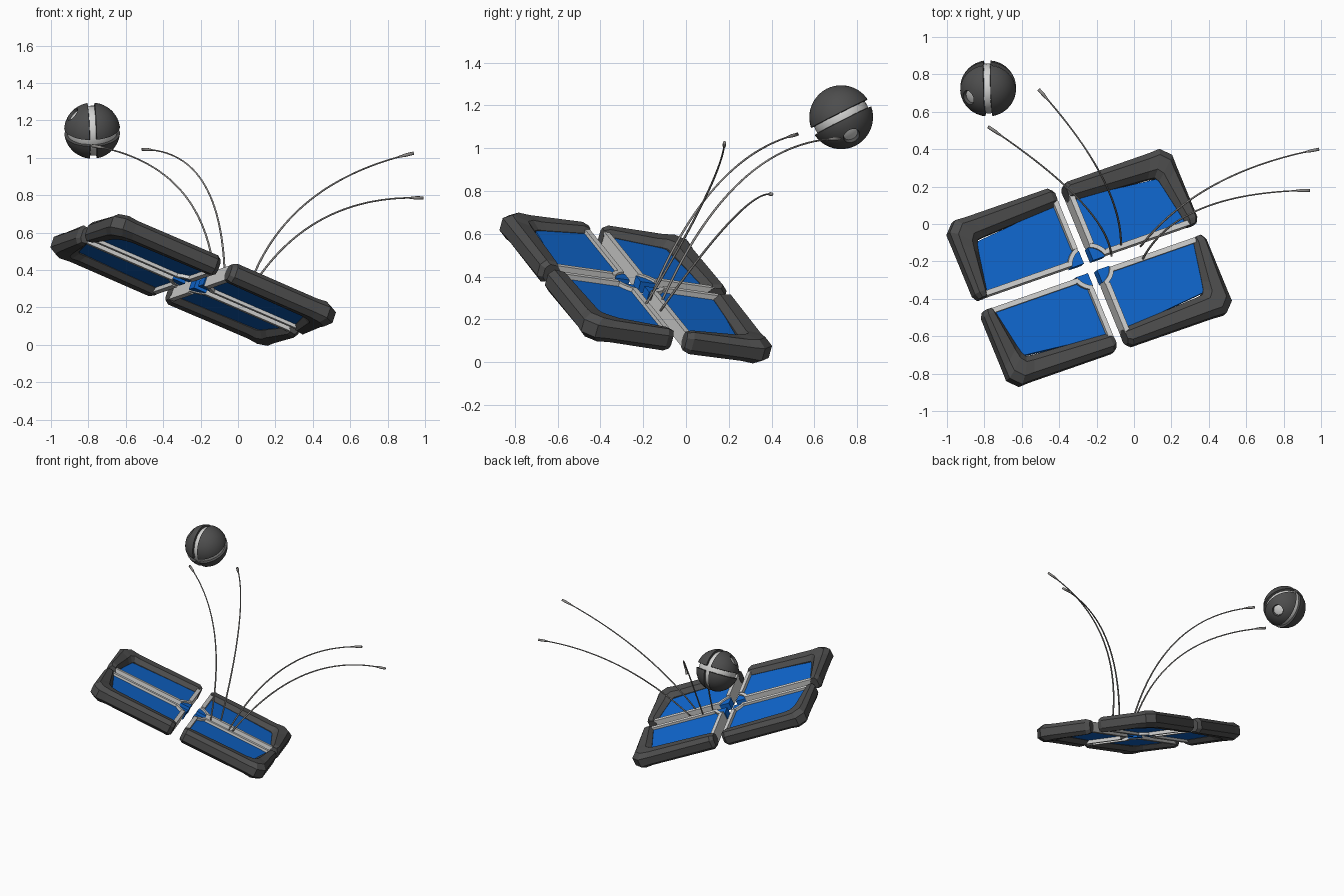
import bpy, bmesh, math
from mathutils import Vector, Matrix

if "Cube" in bpy.data.objects:
    bpy.data.objects.remove(bpy.data.objects["Cube"])


def material(name, rgb):
    m = bpy.data.materials.new(name)
    m.diffuse_color = (*rgb, 1)
    m.use_nodes = True
    m.node_tree.nodes["Principled BSDF"].inputs["Base Color"].default_value = m.diffuse_color
    return m


DARK = material("dark grey", (0.075, 0.075, 0.075))
BLUE = material("panel blue", (0.005, 0.14, 0.64))
LIGHT = material("light grey", (0.66, 0.66, 0.65))
WIRE = material("wire grey", (0.28, 0.27, 0.26))

# Tilted frame shared by the four panels
U = Vector((0.874, 0.305, -0.378)).normalized()
N = Vector((0.307, 0.256, 0.917))
N = (N - U * N.dot(U)).normalized()
V = N.cross(U)
FRAME = Matrix.Translation((-0.24, -0.235, 0.347)) @ Matrix((U, V, N)).transposed().to_4x4()


def add(name, bm, mat, matrix=None, smooth=False):
    bmesh.ops.recalc_face_normals(bm, faces=bm.faces)
    me = bpy.data.meshes.new(name)
    bm.to_mesh(me)
    bm.free()
    me.materials.append(mat)
    ob = bpy.data.objects.new(name, me)
    bpy.context.collection.objects.link(ob)
    if matrix:
        ob.matrix_world = matrix
    if smooth:
        for p in me.polygons:
            p.use_smooth = True
    return ob


def loft(name, rings, mat, sx=1, sy=1):
    """Skin a row of closed rings and cap both ends, mirrored by sx, sy."""
    bm = bmesh.new()
    vs = [[bm.verts.new((x * sx, y * sy, z)) for x, y, z in r] for r in rings]
    k = len(vs[0])
    for a, b in zip(vs, vs[1:]):
        for i in range(k):
            bm.faces.new((a[i], a[(i + 1) % k], b[(i + 1) % k], b[i]))
    bm.faces.new(vs[0])
    bm.faces.new(vs[-1])
    return add(name, bm, mat, FRAME)


def prism(name, pts, z0, z1, mat, sx, sy):
    return loft(name, [[(x, y, z) for x, y in pts] for z in (z0, z1)], mat, sx, sy)


def arc(r, edge, n=10):
    a0 = math.asin(edge / r)
    return [(r * math.cos(a), r * math.sin(a))
            for a in (a0 + (math.pi / 2 - 2 * a0) * i / n for i in range(n + 1))]


# Bumper: (outer point, inner point, height scale) along the L-shaped path
STATIONS = [((0.035, 0.455), (0.035, 0.375), 0.8), ((0.06, 0.475), (0.06, 0.37), 1),
            ((0.56, 0.475), (0.5, 0.345), 1), ((0.625, 0.478), (0.54, 0.34), 1.1),
            ((0.68, 0.425), (0.555, 0.315), 1.1), ((0.68, 0.36), (0.565, 0.27), 1),
            ((0.68, 0.065), (0.605, 0.065), 1), ((0.665, 0.035), (0.61, 0.035), 0.8)]
SECTION = [(0, -0.028), (0, 0.028), (0.25, 0.055), (0.75, 0.05), (1, 0.02),
           (1, -0.02), (0.75, -0.05), (0.25, -0.055)]

for sx, sy, tag in ((1, 1, "back_right"), (-1, 1, "back_left"),
                    (1, -1, "front_right"), (-1, -1, "front_left")):
    rings = [[(o[0] + (i[0] - o[0]) * t, o[1] + (i[1] - o[1]) * t, h * s)
              for t, h in SECTION] for o, i, s in STATIONS]
    loft("bumper_" + tag, rings, DARK, sx, sy)
    # blue sheet with a round cut at the hub
    sheet = arc(0.12, 0.045)[::-1] + [(0.61, 0.045), (0.56, 0.33), (0.045, 0.38)]
    prism("panel_" + tag, sheet, -0.018, 0.018, BLUE, sx, sy)
    # rails along both inner edges
    prism("long_rail_" + tag, [(0.115, 0.036), (0.63, 0.036), (0.63, 0.064), (0.115, 0.064)],
          -0.036, 0.036, LIGHT, sx, sy)
    prism("short_rail_" + tag, [(0.036, 0.115), (0.036, 0.42), (0.064, 0.42), (0.064, 0.115)],
          -0.042, 0.042, LIGHT, sx, sy)
    # quarter ring and blue hub wedge
    prism("hub_ring_" + tag, arc(0.128, 0.036) + arc(0.105, 0.036)[::-1],
          -0.036, 0.036, LIGHT, sx, sy)
    prism("hub_wedge_" + tag, arc(0.106, 0.028) + [(0.028, 0.028)], -0.03, 0.025, BLUE, sx, sy)

# Curved antennas: start, control, tip
for n, (a, c, b) in enumerate((
        ((-0.12, -0.17, 0.29), (-0.15, 0.10, 0.96), (-0.78, 0.52, 1.065)),
        ((-0.07, -0.12, 0.27), (-0.06, 0.22, 1.04), (-0.51, 0.72, 1.045)),
        ((0.035, -0.12, 0.24), (0.35, 0.28, 0.81), (0.99, 0.40, 0.785)),
        ((0.04, -0.20, 0.25), (0.22, 0.17, 0.86), (0.94, 0.18, 1.025)))):
    a, c, b = Vector(a), Vector(c), Vector(b)
    bm = bmesh.new()
    prev, steps = None, 32
    for i in range(steps + 1):
        t = i / steps
        p = a * (1 - t) ** 2 + c * 2 * t * (1 - t) + b * t * t
        d = ((c - a) * (1 - t) + (b - c) * t).normalized()
        s = d.cross(Vector((0.3, -0.9, 0.1))).normalized()
        w = d.cross(s)
        r = 0.009 if i >= steps - 1 else 0.006 - 0.002 * t
        ring = [bm.verts.new(p + (s * math.cos(k * math.pi / 3) + w * math.sin(k * math.pi / 3)) * r)
                for k in range(6)]
        if prev:
            for k in range(6):
                bm.faces.new((prev[k], prev[(k + 1) % 6], ring[(k + 1) % 6], ring[k]))
        else:
            bm.faces.new(ring)
        prev = ring
    bm.faces.new(prev)
    add("antenna_%d" % (n + 1), bm, WIRE, smooth=True)

# Ball: light core under a dark shell split by two crossing grooves
BALL = Vector((-0.78, 0.725, 1.145))
D = Vector((-0.72, -0.34, 0.6)).normalized()
E = Vector((0, -0.91, -0.41))
E = (E - D * E.dot(D)).normalized()
F = E.cross(D)
AXES = Matrix.Translation(BALL) @ Matrix((E, F, D)).transposed().to_4x4()

bm = bmesh.new()
bmesh.ops.create_uvsphere(bm, u_segments=32, v_segments=20, radius=0.134)
add("ball_core", bm, LIGHT, AXES, True)

bm = bmesh.new()
bmesh.ops.create_uvsphere(bm, u_segments=40, v_segments=24, radius=0.15)
grooves = [Vector((0, 1, 1)).normalized(), Vector((0, 1, -1)).normalized()]
HALF, CAP = 0.019, 0.1445
cuts = [(g, s * HALF) for g in grooves for s in (1, -1)]
cuts += [(Vector((0, 0, 1)), s * CAP) for s in (1, -1)]
for g, h in cuts:
    bmesh.ops.bisect_plane(bm, geom=bm.verts[:] + bm.edges[:] + bm.faces[:],
                           plane_co=g * h, plane_no=g, dist=1e-6)
gone = [f for f in bm.faces
        if any(abs(f.calc_center_median().dot(g)) < HALF for g in grooves)
        or abs(f.calc_center_median().z) > CAP]
bmesh.ops.delete(bm, geom=gone, context='FACES')
shell = add("ball_shell", bm, DARK, AXES)
mod = shell.modifiers.new("thickness", 'SOLIDIFY')
mod.thickness = 0.02
mod.offset = -1
bpy.context.view_layer.objects.active = shell
shell.select_set(True)
bpy.ops.object.modifier_apply(modifier="thickness")
bpy.ops.object.shade_smooth_by_angle(angle=math.radians(35))
